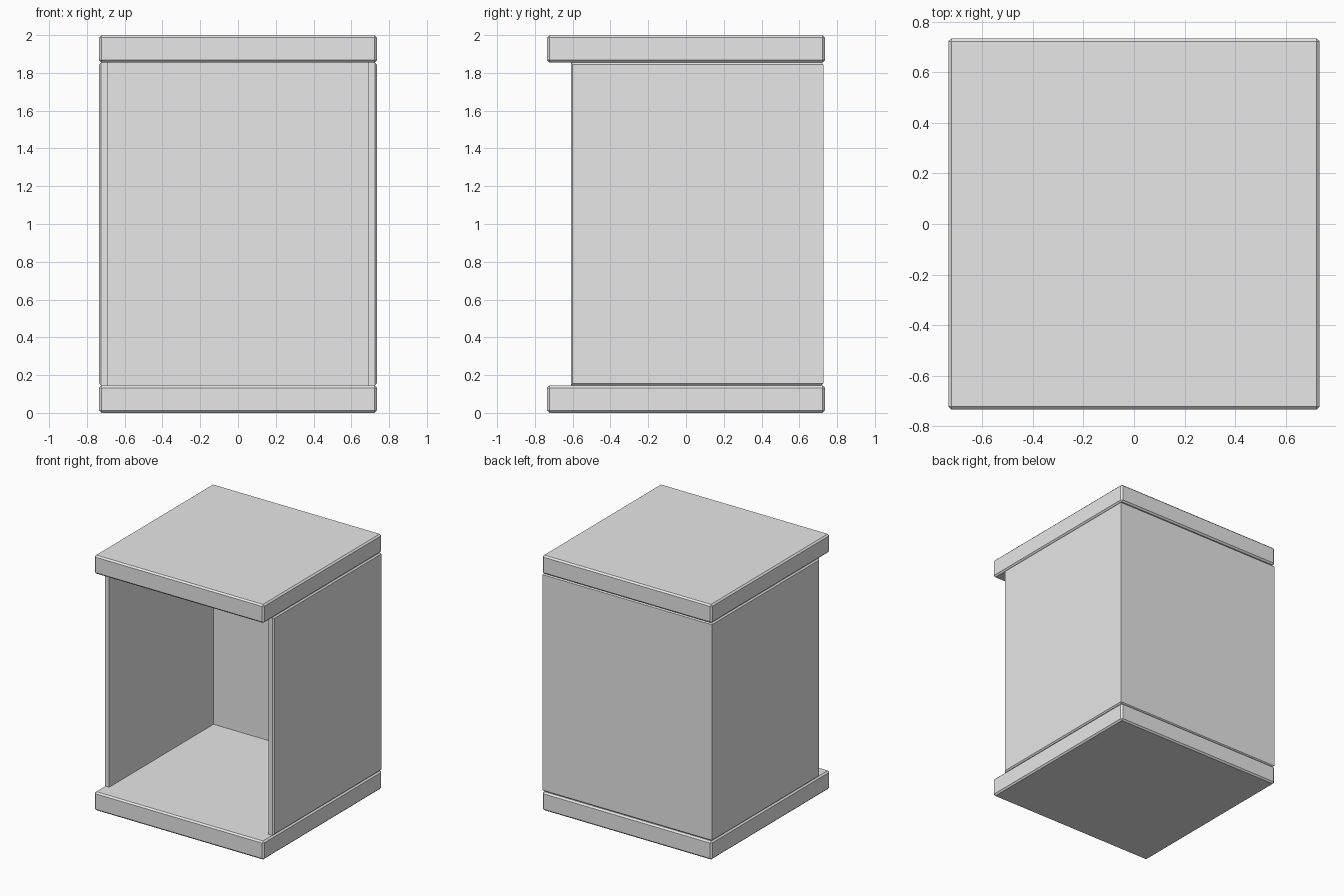
import bpy
import bmesh
from mathutils import Matrix, Vector

if "Cube" in bpy.data.objects:
    bpy.data.objects.remove(bpy.data.objects["Cube"], do_unlink=True)

HALF = 0.735          # half width of the cabinet
SLAB = 0.145          # thickness of base and top
HEIGHT = 2.0
FRONT, BACK = -0.61, 0.727   # depth range of the walls
WALL = 0.045
CHAMFER = 0.012

grey = bpy.data.materials.new("plain_grey")
grey.use_nodes = True
grey.diffuse_color = (0.8, 0.8, 0.8, 1)
grey.node_tree.nodes["Principled BSDF"].inputs["Base Color"].default_value = grey.diffuse_color


def finish(name, bm):
    bmesh.ops.recalc_face_normals(bm, faces=bm.faces)
    mesh = bpy.data.meshes.new(name)
    bm.to_mesh(mesh)
    bm.free()
    mesh.materials.append(grey)
    obj = bpy.data.objects.new(name, mesh)
    bpy.context.collection.objects.link(obj)


def chamfer(bm, edges, size):
    bmesh.ops.bevel(bm, geom=edges, offset=size, offset_type='OFFSET',
                    segments=1, profile=0.5, affect='EDGES')


# Square slabs with chamfered edges
def slab(name, bottom):
    bm = bmesh.new()
    bmesh.ops.create_cube(bm, size=1, matrix=Matrix.Translation((0, 0, bottom + SLAB / 2))
                          @ Matrix.Diagonal((2 * HALF, 2 * HALF, SLAB, 1)))
    chamfer(bm, bm.edges[:], CHAMFER)
    finish(name, bm)


slab("base_slab", 0)
slab("top_slab", HEIGHT - SLAB)

# Walls: a U-shaped outline, open at the front, raised between the slabs
inner = HALF - WALL
right_half = [(HALF, BACK), (HALF, FRONT), (inner, FRONT), (inner, BACK - WALL)]
outline = right_half + [(-x, y) for x, y in reversed(right_half)]
bm = bmesh.new()
floor = bm.faces.new([bm.verts.new((x, y, SLAB)) for x, y in outline])
raised = bmesh.ops.extrude_face_region(bm, geom=[floor])["geom"]
bmesh.ops.translate(bm, vec=Vector((0, 0, HEIGHT - 2 * SLAB)),
                    verts=[v for v in raised if isinstance(v, bmesh.types.BMVert)])
bmesh.ops.recalc_face_normals(bm, faces=bm.faces)


# Chamfer the outer rims and front corners, leaving the back corners sharp
def on_outside(edge):
    a, b = (v.co for v in edge.verts)
    side = abs(a.x + b.x) / 2 > HALF - 0.001
    back = min(a.y, b.y) > BACK - 0.001
    upright = abs(a.z - b.z) > 0.1
    return (side and not back) if upright else (side or back)


chamfer(bm, [e for e in bm.edges if on_outside(e)], 0.01)
finish("cabinet_walls", bm)
